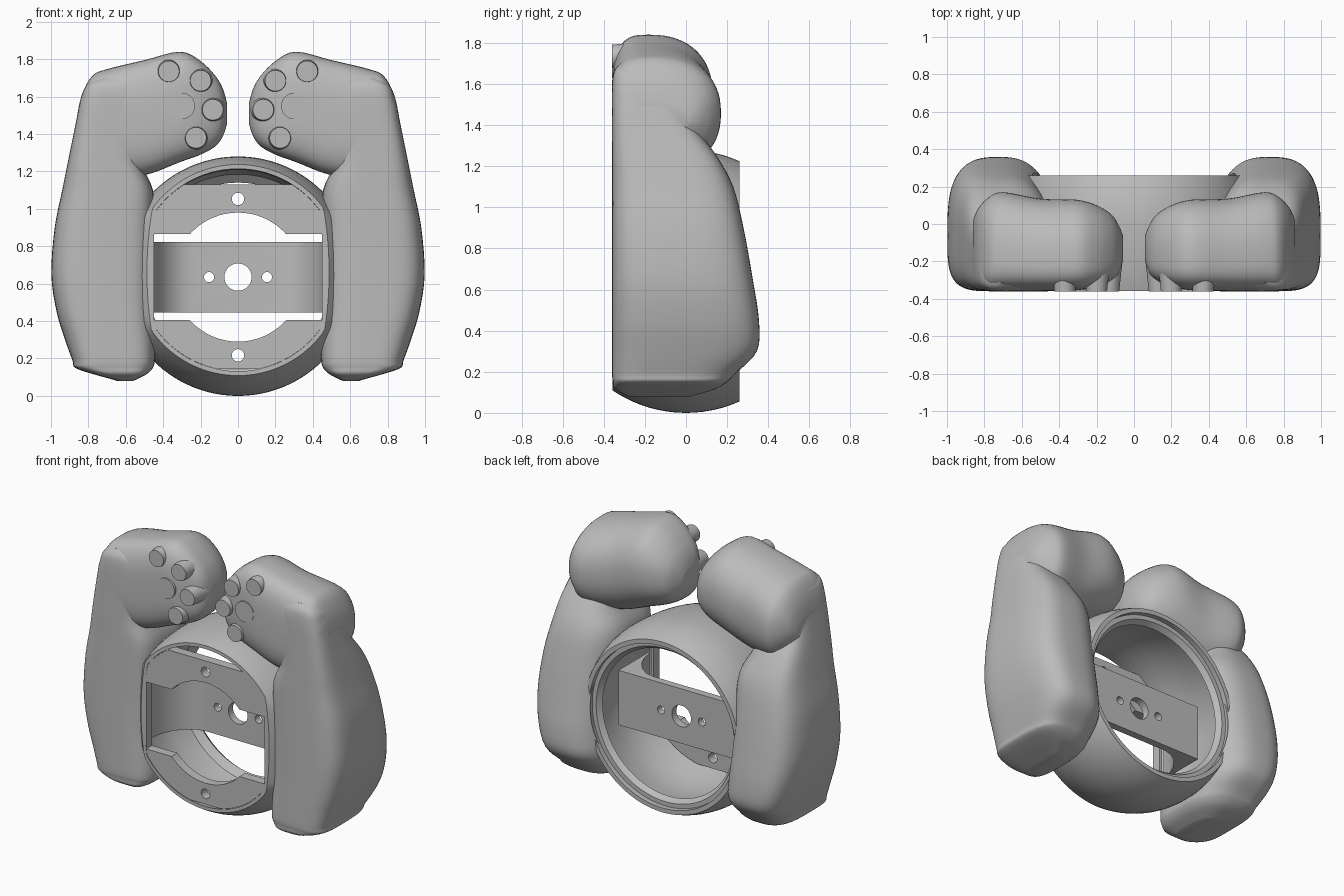
import bpy, bmesh, math
from mathutils import Matrix

cube = bpy.data.objects.get("Cube")
if cube:
    bpy.data.objects.remove(cube, do_unlink=True)

grey = bpy.data.materials.new("plain grey")
grey.use_nodes = True
COLOUR = (0.5, 0.5, 0.5, 1)
grey.diffuse_color = COLOUR
grey.node_tree.nodes["Principled BSDF"].inputs["Base Color"].default_value = COLOUR

MID = 0.635     # height of the body's axis
FRONT = -0.36


def finish(name, bm):
    bmesh.ops.recalc_face_normals(bm, faces=bm.faces)
    mesh = bpy.data.meshes.new(name)
    bm.to_mesh(mesh)
    bm.free()
    obj = bpy.data.objects.new(name, mesh)
    bpy.context.collection.objects.link(obj)
    mesh.materials.append(grey)
    return obj


def select(obj):
    bpy.ops.object.select_all(action='DESELECT')
    obj.select_set(True)
    bpy.context.view_layer.objects.active = obj


def smooth(obj, angle=35):
    select(obj)
    bpy.ops.object.shade_smooth_by_angle(angle=math.radians(angle))


def cut(obj, cutter):
    mod = obj.modifiers.new("cut", 'BOOLEAN')
    mod.operation, mod.solver, mod.object = 'DIFFERENCE', 'EXACT', cutter
    select(obj)
    bpy.ops.object.modifier_apply(modifier=mod.name)
    bpy.data.objects.remove(cutter, do_unlink=True)


def mirror(obj):
    mod = obj.modifiers.new("mirror", 'MIRROR')
    mod.use_mirror_merge = False
    select(obj)
    bpy.ops.object.modifier_apply(modifier=mod.name)


def rod(name, x, z, y0, y1, r0, r1=None, n=48):
    """Cylinder or cone along y."""
    bm = bmesh.new()
    bmesh.ops.create_cone(bm, cap_ends=True, segments=n, radius1=r1 or r0, radius2=r0, depth=y1 - y0)
    bm.transform(Matrix.Translation((x, (y0 + y1) / 2, z)) @ Matrix.Rotation(math.pi / 2, 4, 'X'))
    return finish(name, bm)


def box(name, x0, x1, y0, y1, z0, z1):
    bm = bmesh.new()
    bmesh.ops.create_cube(bm)
    bm.transform(Matrix.Translation(((x0 + x1) / 2, (y0 + y1) / 2, (z0 + z1) / 2))
                 @ Matrix.Diagonal((x1 - x0, y1 - y0, z1 - z0, 1)))
    return finish(name, bm)


def refine(rows, steps=4):
    """Smooth the stations of a loft with a Catmull-Rom curve."""
    out = []
    for i in range(len(rows) - 1):
        a, b, c, d = (rows[max(0, min(len(rows) - 1, i + k))] for k in (-1, 0, 1, 2))
        for s in range(steps):
            t = s / steps
            out.append([q + 0.5 * t * (r - p + t * (2 * p - 5 * q + 4 * r - w + t * (3 * (q - r) + w - p)))
                        for p, q, r, w in zip(a, b, c, d)])
    return out + [rows[-1]]


def loft(name, rows, place, front_power, back_power, middle, skew, n=64):
    """Rows hold: station, low edge, high edge, front y, back y."""
    bm = bmesh.new()
    loops = []
    for st, lo, hi, yf, yb in refine(rows):
        split = yf + (yb - yf) * middle
        loop = []
        for k in range(n):
            c, s = math.cos(2 * math.pi * k / n), math.sin(2 * math.pi * k / n)
            p = 2 / (front_power if s < 0 else back_power)
            u = (lo + hi) / 2 + (hi - lo) / 2 * math.copysign(abs(c) ** p, c) + skew * max(s, 0) ** 2
            depth = split - yf if s < 0 else yb - split
            y = split + depth * math.copysign(abs(s) ** p, s)
            loop.append(bm.verts.new(place(st, u, y)))
        loops.append(loop)
    for a, b in zip(loops, loops[1:]):
        for k in range(n):
            bm.faces.new((a[k], a[(k + 1) % n], b[(k + 1) % n], b[k]))
    bm.faces.new(loops[0])
    bm.faces.new(loops[-1])
    return finish(name, bm)


# Round body shell: a spherical band, pinched at the front sides, stepped back rim
SEG = 128
R = 0.64
outer = [(y, math.sqrt(R ** 2 - y ** 2), 0.487) for y in [-0.357 + 0.617 * i / 14 for i in range(15)]]
inner = [(y, r, 0.465) for y, r in
         ((0.26, 0.555), (0.225, 0.555), (0.225, 0.525), (0.19, 0.50), (0.15, 0.545),
          (0, 0.575), (-0.1, 0.57), (-0.2, 0.555), (-0.29, 0.525), (-0.357, 0.508))]
bm = bmesh.new()
loops = []
for y, r, side in outer + inner:
    f = (min(y, 0) / 0.357) ** 2
    lift = 0.033 * f
    loop = []
    for k in range(SEG):
        a = 2 * math.pi * k / SEG
        x, z = (r + lift) * math.cos(a), R + lift + (r + lift) * math.sin(a)
        limit = side + 0.16 * (1 - f) - 0.25 * (z - 0.66) ** 2 * f
        if y < 0:
            x = max(-limit, min(limit, x))
        loop.append(bm.verts.new((x, y, z)))
    loops.append(loop)
for i, a in enumerate(loops):
    b = loops[(i + 1) % len(loops)]
    for k in range(SEG):
        bm.faces.new((a[k], a[(k + 1) % SEG], b[(k + 1) % SEG], b[k]))
smooth(finish("body_shell", bm), 30)

# Front plate with a wide opening, a slit at each end and two screw holes
plate = rod("front_plate", 0, 0.673, -0.353, -0.29, 0.54, n=96)
cut(plate, rod("cutter", 0, MID, -1, 1, 0.345, n=64))
cut(plate, box("cutter", -0.45, 0.45, -1, 1, 0.405, 0.865))
cut(plate, box("cutter", -1, 1, -1, 1, 1.13, 2))
cut(plate, box("cutter", -1, 1, -1, 1, -1, 0.145))
for sign in (-1, 1):
    cut(plate, box("cutter", sign * 0.73 - 0.26, sign * 0.73 + 0.26, -1, 1, -1, 2))
    cut(plate, rod("cutter", 0, MID + sign * 0.418, -1, 1, 0.033, n=32))
smooth(plate)

# Cross strap: flat back, front hollowed between thick ends that reach the rim
half = [(0.25, 0.0), (0.31, -0.015), (0.37, -0.055), (0.42, -0.12), (0.45, -0.19), (0.465, -0.27),
        (0.478, -0.27), (0.478, 0.05)]
path = [(-x, y) for x, y in reversed(half)] + half
bm = bmesh.new()
face = bm.faces.new([bm.verts.new((x, y, 0.447)) for x, y in path])
moved = bmesh.ops.extrude_face_region(bm, geom=[face])["geom"]
bmesh.ops.translate(bm, vec=(0, 0, 0.375),
                    verts=[v for v in moved if isinstance(v, bmesh.types.BMVert)])
strap = finish("cross_strap", bm)
for x, r in ((0, 0.073), (-0.155, 0.027), (0.155, 0.027)):
    cut(strap, rod("cutter", x, MID, -1, 1, r, n=32))
smooth(strap)

# Forearms, hollowed where they hug the body
arm_rows = [(0.08, 0.56, 0.64, -0.28, 0.02), (0.115, 0.49, 0.77, -0.345, 0.14),
            (0.15, 0.455, 0.87, -0.355, 0.20), (0.19, 0.445, 0.885, FRONT, 0.24),
            (0.30, 0.44, 0.925, FRONT, 0.345), (0.45, 0.45, 0.97, FRONT, 0.355),
            (0.65, 0.45, 0.998, FRONT, 0.325), (0.90, 0.45, 0.98, FRONT, 0.28),
            (1.10, 0.455, 0.94, FRONT, 0.23), (1.25, 0.52, 0.91, FRONT, 0.15),
            (1.42, 0.52, 0.875, FRONT, 0.03), (1.58, 0.52, 0.842, FRONT, 0.01),
            (1.66, 0.54, 0.81, -0.35, -0.03), (1.70, 0.58, 0.74, -0.32, -0.08)]
arm = loft("forearms", arm_rows, lambda st, u, y: (u, y, st), 4, 2.9, 0.45, 0.03)
bm = bmesh.new()
bmesh.ops.create_uvsphere(bm, u_segments=64, v_segments=32, radius=0.605)
bm.transform(Matrix.Translation((0, 0, R)))
cut(arm, finish("cutter", bm))
mirror(arm)
smooth(arm)

# Paws reaching inward above the body
paw_rows = [(0.06, 1.45, 1.57, -0.20, -0.06), (0.08, 1.39, 1.64, -0.26, -0.01),
            (0.12, 1.335, 1.71, -0.30, 0.05), (0.20, 1.29, 1.79, -0.335, 0.10),
            (0.31, 1.25, 1.84, -0.355, 0.13), (0.50, 1.18, 1.795, FRONT, 0.135),
            (0.70, 1.17, 1.747, FRONT, 0.17), (0.78, 1.22, 1.71, -0.355, 0.14),
            (0.835, 1.30, 1.61, -0.33, 0.08), (0.86, 1.36, 1.50, -0.28, 0.02)]
paw = loft("paws", paw_rows, lambda st, u, y: (st, y, u), 3.2, 2.3, 0.36, 0)
mirror(paw)
smooth(paw, 50)

# Toe pads and palm pads
for i, (x, z) in enumerate(((0.37, 1.735), (0.20, 1.685), (0.135, 1.53), (0.225, 1.38))):
    toe = rod("toe_pads_%d" % (i + 1), x, z, FRONT, -0.18, 0.056, 0.075, n=32)
    mirror(toe)
    smooth(toe)
palm = rod("palm_pads", 0.30, 1.55, FRONT - 0.001, -0.2, 0.07, n=32)
mirror(palm)
smooth(palm)
